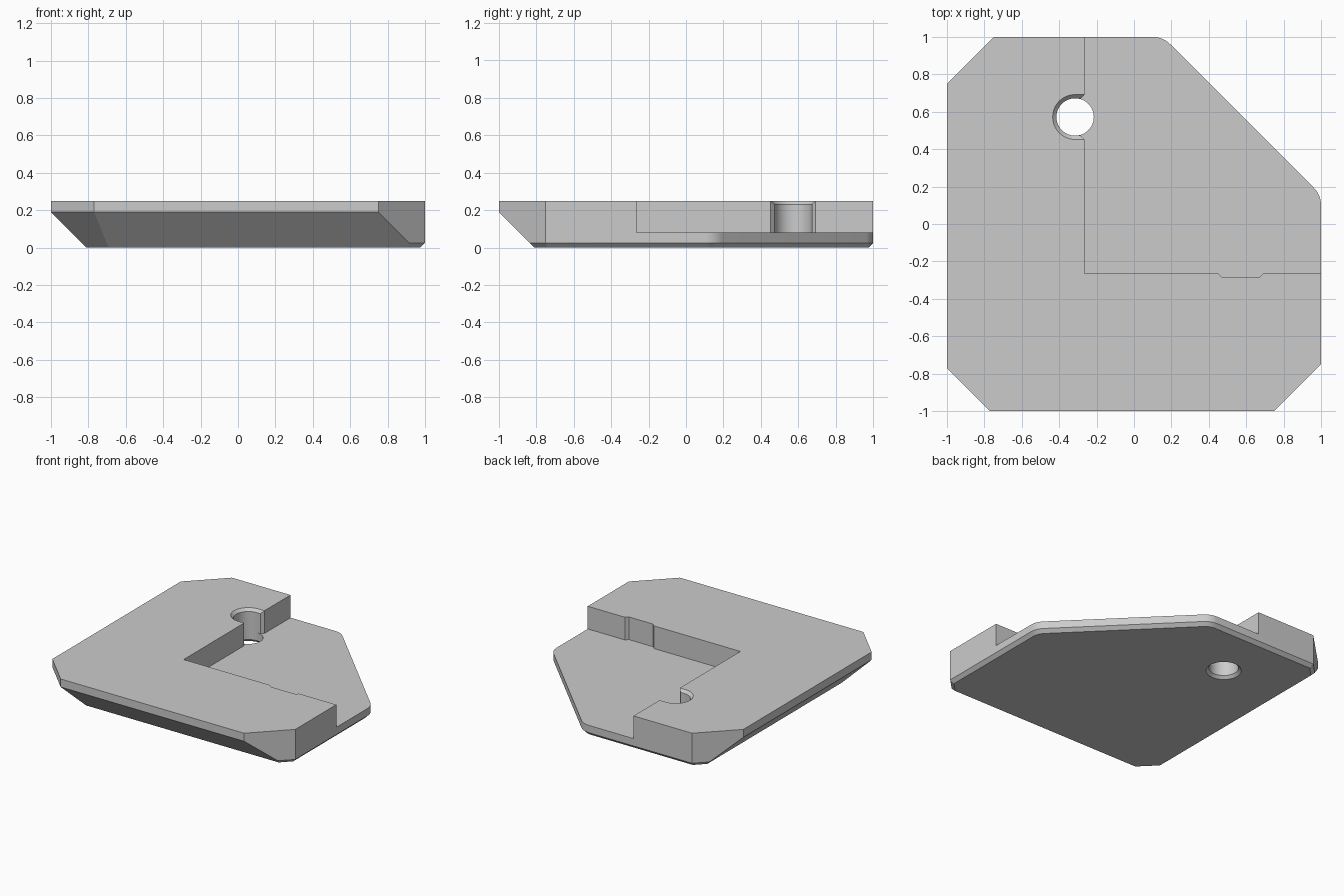
import bpy, bmesh, math
from mathutils import Vector

cube = bpy.data.objects.get("Cube")
if cube:
    bpy.data.objects.remove(cube)

TOP, FLOOR, WALL = 0.25, 0.08, -0.265

grey = bpy.data.materials.new("light grey")
grey.use_nodes = True
grey.diffuse_color = (0.6, 0.6, 0.6, 1)
grey.node_tree.nodes["Principled BSDF"].inputs["Base Color"].default_value = grey.diffuse_color


def make_object(name, bm):
    bmesh.ops.recalc_face_normals(bm, faces=bm.faces)
    mesh = bpy.data.meshes.new(name)
    bm.to_mesh(mesh)
    bm.free()
    mesh.materials.append(grey)
    obj = bpy.data.objects.new(name, mesh)
    bpy.context.collection.objects.link(obj)
    return obj


def prism(points, offset):
    """Extrude a planar loop of 3D points along an offset."""
    bm = bmesh.new()
    face = bm.faces.new([bm.verts.new(p) for p in points])
    new = bmesh.ops.extrude_face_region(bm, geom=[face])["geom"]
    bmesh.ops.translate(bm, vec=offset, verts=[v for v in new if isinstance(v, bmesh.types.BMVert)])
    return bm


def cut(target, bm):
    """Subtract a temporary solid from the target."""
    cutter = make_object("cutter", bm)
    cutter.hide_render = True
    mod = target.modifiers.new("cut", "BOOLEAN")
    mod.operation, mod.solver, mod.object = "DIFFERENCE", "EXACT", cutter
    bpy.context.view_layer.objects.active = target
    bpy.ops.object.modifier_apply(modifier=mod.name)
    bpy.data.objects.remove(cutter)


def corner_arc(cx, cy, radius, start, end, steps=6):
    angles = [math.radians(start + (end - start) * i / steps) for i in range(steps + 1)]
    return [(cx + radius * math.cos(a), cy + radius * math.sin(a)) for a in angles]


# Plate outline, counter-clockwise, with two rounded corners on the long diagonal
r, diagonal = 0.13, 0.155
c = diagonal - r * math.tan(math.radians(22.5))
outline = [(-1, -0.77), (-0.77, -1), (0.75, -1), (1, -0.75)]
outline += corner_arc(1 - r, c, r, 0, 45) + corner_arc(c, 1 - r, r, 45, 90)
outline += [(-0.75, 1), (-1, 0.75)]
body = prism([(x, y, 0) for x, y in outline], (0, 0, TOP))

# Underside chamfers: deep on the front and right-hand edges, slight elsewhere
for a, b in zip(outline, outline[1:] + outline[:1]):
    nx, ny = Vector((b[1] - a[1], a[0] - b[0])).normalized()
    depth = 0.19 if nx < 0.1 and ny < 0.1 else 0.025
    sliced = bmesh.ops.bisect_plane(
        body, geom=body.verts[:] + body.edges[:] + body.faces[:], dist=1e-5,
        plane_co=(a[0], a[1], depth), plane_no=(nx, ny, -1), clear_outer=True)
    rim = [e for e in sliced["geom_cut"] if isinstance(e, bmesh.types.BMEdge) and e.is_boundary]
    bmesh.ops.holes_fill(body, edges=rim, sides=0)
plate = make_object("corner_plate", body)

# Square recess in the back corner
cut(plate, prism([(WALL, WALL, FLOOR), (2, WALL, FLOOR), (2, 2, FLOOR), (WALL, 2, FLOOR)], (0, 0, 1)))


def hole_cutters():
    """Hole flared at both ends, flared slot and bevelled opening, facing +x."""
    bm = bmesh.new()
    profile = [(0, -0.05), (0.17, -0.05), (0.1, 0.02), (0.1, 0.23), (0.15, 0.28), (0, 0.28)]
    verts = [bm.verts.new((x, 0, z)) for x, z in profile]
    edges = [bm.edges.new(pair) for pair in zip(verts, verts[1:])]
    bmesh.ops.spin(bm, geom=verts + edges, cent=(0, 0, 0), axis=(0, 0, 1),
                   angle=math.tau, steps=48, use_merge=True)
    bmesh.ops.remove_doubles(bm, verts=bm.verts, dist=1e-5)
    yield bm
    yield prism([(0, -0.1, FLOOR), (0, 0.1, FLOOR), (0, 0.1, 0.23), (0, 0.15, 0.28),
                 (0, -0.15, 0.28), (0, -0.1, 0.23)], (0.15, 0, 0))
    yield prism([(0.03, -0.1, FLOOR), (0.15, -0.22, FLOOR), (0.15, 0.22, FLOOR),
                 (0.03, 0.1, FLOOR)], (0, 0, 0.3))


# Two screw holes, mirrored across the plate's diagonal
for swap in (False, True):
    for bm in hole_cutters():
        bmesh.ops.translate(bm, verts=bm.verts, vec=(WALL - 0.05, 0.572, 0))
        if swap:
            for v in bm.verts:
                v.co.x, v.co.y = v.co.y, v.co.x
        cut(plate, bm)

# Smooth the round walls, keep the edges sharp
bpy.ops.object.select_all(action="DESELECT")
plate.select_set(True)
bpy.context.view_layer.objects.active = plate
bpy.ops.object.shade_smooth_by_angle(angle=math.radians(30))
